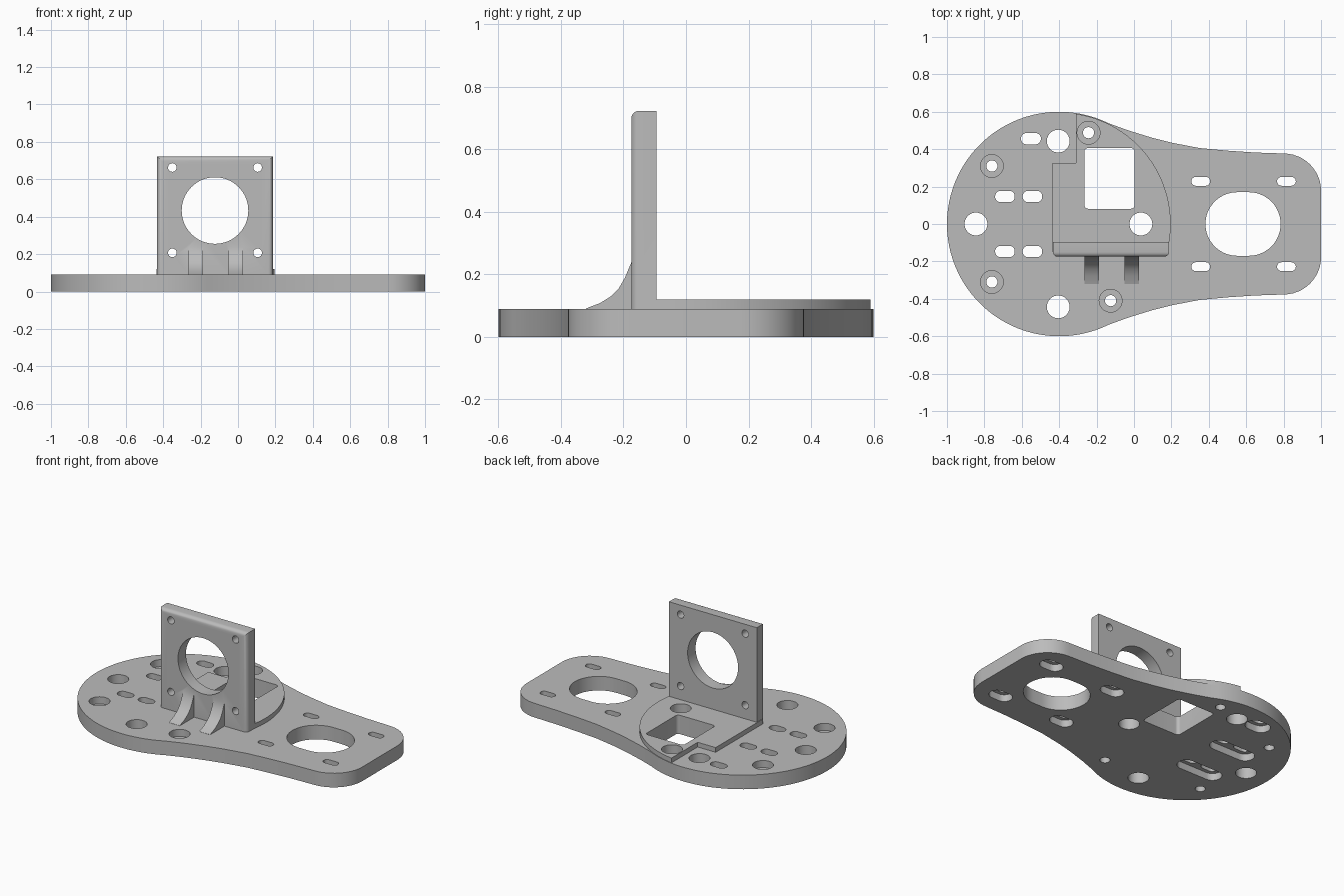
import bpy, bmesh
from math import sin, cos, pi, asin, acos, radians
from mathutils import Matrix

cube = bpy.data.objects.get("Cube")
if cube:
    bpy.data.objects.remove(cube, do_unlink=True)

grey = bpy.data.materials.new("light_grey")
grey.use_nodes = True
grey.diffuse_color = (0.5, 0.5, 0.5, 1)
grey.node_tree.nodes["Principled BSDF"].inputs["Base Color"].default_value = (0.5, 0.5, 0.5, 1)


def prism(name, outline, low, high, matrix=Matrix()):
    """Extrude a flat outline from low to high, then place it with a matrix."""
    bm = bmesh.new()
    face = bm.faces.new([bm.verts.new((x, y, low)) for x, y in outline])
    top = bmesh.ops.extrude_face_region(bm, geom=[face])["geom"]
    bmesh.ops.translate(bm, vec=(0, 0, high - low),
                        verts=[v for v in top if isinstance(v, bmesh.types.BMVert)])
    bm.transform(matrix)
    bmesh.ops.recalc_face_normals(bm, faces=bm.faces)
    mesh = bpy.data.meshes.new(name)
    bm.to_mesh(mesh)
    bm.free()
    obj = bpy.data.objects.new(name, mesh)
    bpy.context.collection.objects.link(obj)
    mesh.materials.append(grey)
    return obj


def arc(cx, cy, r, start, end, steps):
    return [(cx + r * cos(start + (end - start) * i / steps),
             cy + r * sin(start + (end - start) * i / steps)) for i in range(steps + 1)]


def rounded(cx, cy, w, h, r, steps=8):
    """Rectangle with round corners; slots and circles are special cases."""
    pts = []
    for k, (sx, sy) in enumerate([(1, 1), (-1, 1), (-1, -1), (1, -1)]):
        for p in arc(cx + sx * (w / 2 - r), cy + sy * (h / 2 - r), r,
                     k * pi / 2, (k + 1) * pi / 2, steps):
            if not pts or abs(p[0] - pts[-1][0]) + abs(p[1] - pts[-1][1]) > 1e-5:
                pts.append(p)
    if abs(pts[0][0] - pts[-1][0]) + abs(pts[0][1] - pts[-1][1]) < 1e-5:
        pts.pop()
    return pts


def circle(cx, cy, r, steps=10):
    return rounded(cx, cy, 2 * r, 2 * r, r, steps)


def combine(target, tool, operation):
    mod = target.modifiers.new("combine", "BOOLEAN")
    mod.operation = operation
    mod.solver = "EXACT"
    mod.object = tool
    bpy.context.view_layer.objects.active = target
    bpy.ops.object.modifier_apply(modifier=mod.name)
    bpy.data.objects.remove(tool, do_unlink=True)


def cut(outline, low, high, matrix=Matrix()):
    tool = prism("cutter", outline, low, high, matrix)
    tool.hide_render = True
    combine(body, tool, "DIFFERENCE")


# Base plate: round end flowing into a narrower, round-cornered tongue
T = 0.09
flank = [(-0.03, 0.5), (0.1, 0.46), (0.2, 0.435), (0.35, 0.406),
         (0.5, 0.392), (0.65, 0.382)]
upper = arc(-0.4, 0, 0.6, pi, acos(0.266 / 0.6), 32) + flank + arc(0.8, 0.177, 0.2, pi / 2, 0, 12)
lower = [(x, -y) for x, y in reversed(upper[1:])]
body = prism("mounting_plate", upper + lower, 0, T)

# Raised pad behind the wall
R = 0.596
pad = prism("raised_pad", [(-0.437, -0.15)]
            + arc(-0.4, 0, R, asin(-0.15 / R), acos(0.09 / R), 30)
            + [(-0.31, 0.325), (-0.437, 0.325)], 0.05, 0.12)
combine(body, pad, "UNION")

# Upright wall with its front rim rounded on the top and both sides
UPRIGHT = Matrix.Rotation(radians(90), 4, "X")  # outline y becomes z, depth becomes -y
wall = prism("motor_wall", [(-0.433, 0.05), (0.187, 0.05), (0.187, 0.723), (-0.433, 0.723)],
             0.095, 0.175, UPRIGHT)
bm = bmesh.new()
bm.from_mesh(wall.data)
rim = [e for e in bm.edges if all(v.co.y < -0.17 for v in e.verts)
       and any(v.co.z > 0.5 for v in e.verts)]
bmesh.ops.bevel(bm, geom=rim, offset=0.025, segments=5, profile=0.5, affect="EDGES")
bm.to_mesh(wall.data)
bm.free()
combine(body, wall, "UNION")

# Two curved gussets in front of the wall
SIDEWAYS = Matrix(((0, 0, 1, 0), (1, 0, 0, 0), (0, 1, 0, 0), (0, 0, 0, 1)))
rib = [(-0.15, 0.06), (-0.32, 0.06), (-0.32, 0.091), (-0.275, 0.108), (-0.24, 0.13),
       (-0.215, 0.155), (-0.195, 0.19), (-0.172, 0.245), (-0.15, 0.245)]
for x in (-0.264, -0.05):
    combine(body, prism("gusset", rib, x, x + 0.077, SIDEWAYS), "UNION")

# Motor opening and its four screw holes
cut(circle(-0.123, 0.433, 0.178, 16), 0, 0.3, UPRIGHT)
for x in (-0.351, 0.105):
    for z in (0.207, 0.663):
        cut(circle(x, z, 0.023, 6), 0, 0.3, UPRIGHT)

# Large openings through the plate
cut(rounded(0.583, 0, 0.402, 0.34, 0.17, 14), -0.1, 0.3)
cut(rounded(-0.131, 0.244, 0.268, 0.325, 0.02), -0.1, 0.3)

# Plain round holes
for x, y in [(-0.845, 0), (0.037, 0), (-0.405, 0.443), (-0.405, -0.443)]:
    cut(circle(x, y, 0.061), -0.1, 0.3)

# Stepped screw holes
for x, y, floor in [(-0.76, 0.31, 0.045), (-0.76, -0.31, 0.045),
                    (-0.125, -0.41, 0.045), (-0.243, 0.488, 0.045)]:
    cut(circle(x, y, 0.061), floor, 0.3)
    cut(circle(x, y, 0.03, 6), -0.1, 0.3)

# Slots with wider pockets on the underside
for side in (1, -1):
    y = 0.147 * side
    for x in (-0.69, -0.543):
        cut(rounded(x, y, 0.105, 0.061, 0.03), -0.1, 0.3)
    cut(rounded(-0.617, y, 0.305, 0.11, 0.054), -0.1, 0.045)
    for x in (0.357, 0.815):
        cut(rounded(x, 0.228 * side, 0.1, 0.047, 0.023), -0.1, 0.3)
        cut(rounded(x, 0.228 * side, 0.15, 0.095, 0.047), -0.1, 0.045)
cut(rounded(-0.551, 0.456, 0.107, 0.061, 0.03), -0.1, 0.3)
cut(rounded(-0.551, 0.456, 0.157, 0.11, 0.054), -0.1, 0.045)

# One material and smooth curved walls with sharp rims
body.data.materials.clear()
body.data.materials.append(grey)
for f in body.data.polygons:
    f.material_index = 0
bpy.ops.object.select_all(action="DESELECT")
body.select_set(True)
bpy.context.view_layer.objects.active = body
bpy.ops.object.shade_smooth_by_angle(angle=radians(30))
